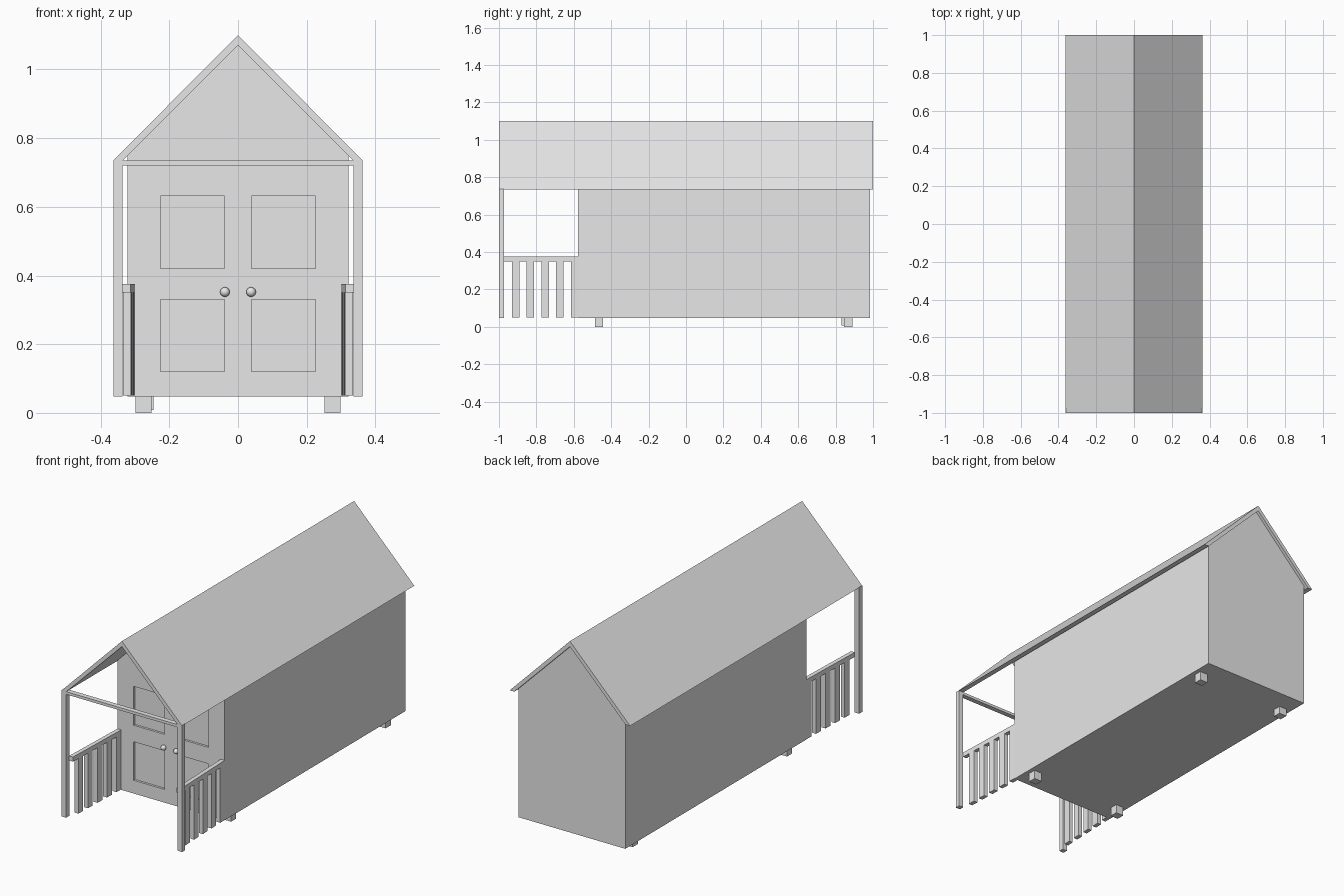
import bpy, bmesh
from mathutils import Vector

if "Cube" in bpy.data.objects:
    bpy.data.objects.remove(bpy.data.objects["Cube"])

grey = bpy.data.materials.new("light grey")
grey.diffuse_color = (0.8, 0.8, 0.8, 1)
grey.use_nodes = True
grey.node_tree.nodes["Principled BSDF"].inputs["Base Color"].default_value = grey.diffuse_color


def finish(name, bm):
    bmesh.ops.recalc_face_normals(bm, faces=bm.faces)
    me = bpy.data.meshes.new(name)
    bm.to_mesh(me)
    bm.free()
    me.materials.append(grey)
    ob = bpy.data.objects.new(name, me)
    bpy.context.collection.objects.link(ob)
    return ob


def prism(name, profile, y0, y1):
    """Extrude an (x, z) profile along y."""
    bm = bmesh.new()
    face = bm.faces.new([bm.verts.new((x, y0, z)) for x, z in profile])
    new = bmesh.ops.extrude_face_region(bm, geom=[face])["geom"]
    verts = [v for v in new if isinstance(v, bmesh.types.BMVert)]
    bmesh.ops.translate(bm, vec=(0, y1 - y0, 0), verts=verts)
    return finish(name, bm)


def box(name, x0, x1, y0, y1, z0, z1, skew=0):
    """Box whose far (y1) end is shifted by skew in x."""
    bm = bmesh.new()
    bmesh.ops.create_cube(bm, size=1)
    for v in bm.verts:
        far = v.co.y > 0
        v.co = Vector(((x1 if v.co.x > 0 else x0) + (skew if far else 0),
                       y1 if far else y0,
                       z1 if v.co.z > 0 else z0))
    return finish(name, bm)


# House body with gable ends
W, FRONT, BACK = 0.322, -0.577, 0.983
body = prism("house_body", [(-W, 0.048), (W, 0.048), (W, 0.749), (0, 1.07), (-W, 0.749)], FRONT, BACK)

# Recessed door panels
for s in (-1, 1):
    for z0, z1 in ((0.12, 0.33), (0.42, 0.632)):
        xs = sorted((s * 0.039, s * 0.225))
        cutter = box("panel_cutter", *xs, FRONT - 0.05, FRONT + 0.012, z0, z1)
        cutter.hide_render = True
        mod = body.modifiers.new("panel", 'BOOLEAN')
        mod.object = cutter
        mod.solver = 'EXACT'
        bpy.context.view_layer.objects.active = body
        bpy.ops.object.modifier_apply(modifier=mod.name)
        bpy.data.objects.remove(cutter)

# Roof: folded sheet with flat-cut eaves
prism("roof", [(0, 1.10), (0.363, 0.735), (0.335, 0.735), (0, 1.07),
               (-0.335, 0.735), (-0.363, 0.735)], -1, 1)

# Porch cross beam
box("porch_beam", -0.337, 0.337, -1, -0.973, 0.72, 0.735)

for s in (-1, 1):
    side = "left" if s < 0 else "right"
    # Porch post
    box(side + "_post", *sorted((s * 0.336, s * 0.363)), -1, -0.973, 0.048, 0.737)

    # Railing runs slightly inward from the post to the house corner
    y0, y1 = -0.975, FRONT
    slope = -s * 0.013 / (y1 - y0)
    box(side + "_rail", *sorted((s * 0.313, s * 0.336)), y0, y1, 0.35, 0.375, slope * (y1 - y0))
    for i in range(5):
        a = -0.93 + i * 0.0785
        off = slope * (a - y0)
        box(f"{side}_baluster_{i}", *sorted((s * 0.313 + off, s * 0.336 + off)),
            a, a + 0.04, 0.05, 0.352, slope * 0.04)

    # Door knob
    bpy.ops.mesh.primitive_uv_sphere_add(segments=24, ring_count=12, radius=0.014,
                                         location=(s * 0.038, FRONT - 0.011, 0.352))
    knob = bpy.context.object
    knob.name = side + "_door_knob"
    knob.data.materials.append(grey)
    bpy.ops.object.shade_smooth()

    # Feet
    box(side + "_front_foot", *sorted((s * 0.252, s * 0.299)), -0.487, -0.443, 0, 0.05)

box("right_back_foot", 0.252, 0.299, 0.845, 0.89, 0, 0.05)
box("left_back_foot", -0.292, -0.246, 0.832, 0.877, 0.008, 0.05)
